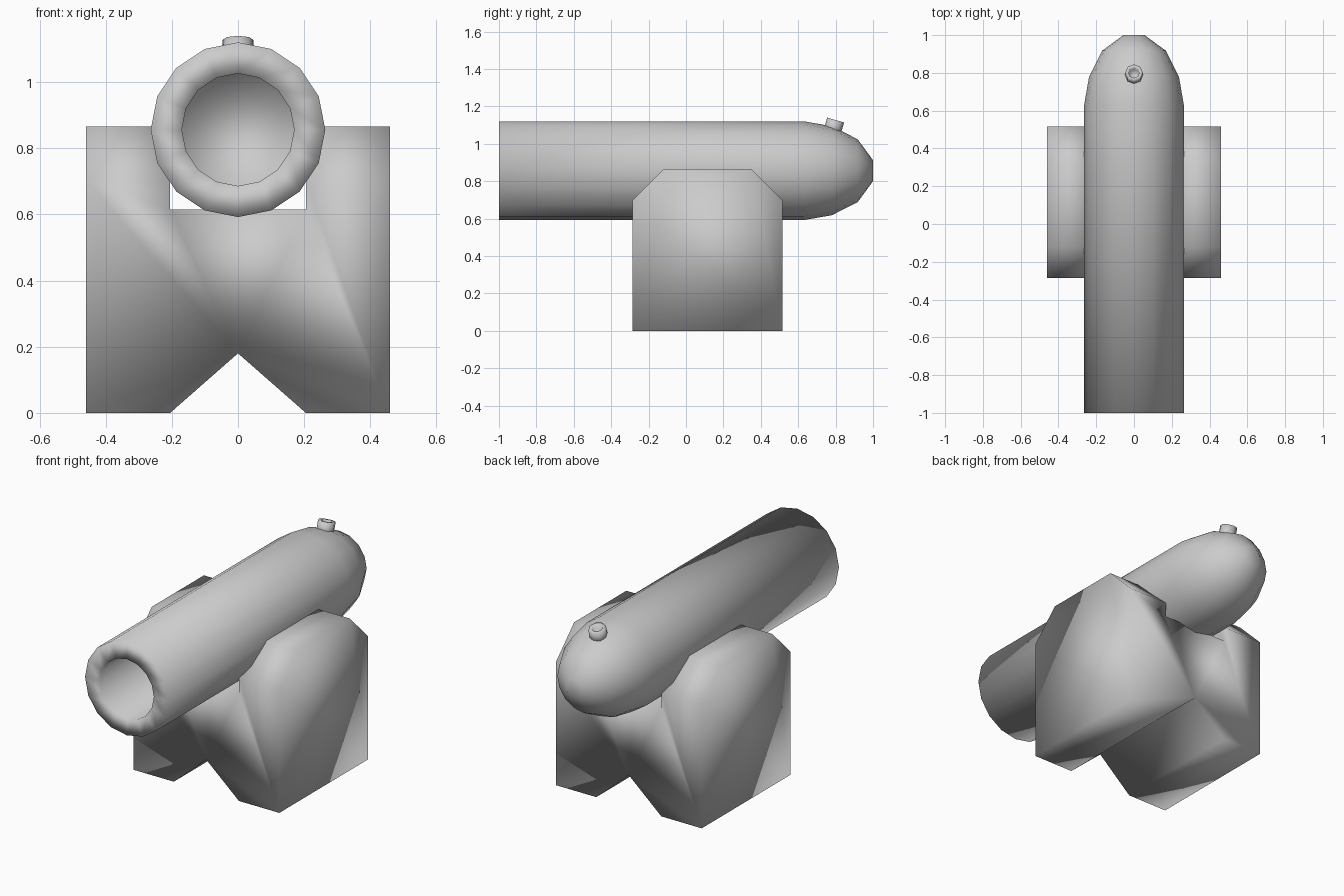
import bpy, bmesh
from math import sin, cos, pi, radians
from mathutils import Matrix, Vector

if "Cube" in bpy.data.objects:
    bpy.data.objects.remove(bpy.data.objects["Cube"])


def finish(bm, name):
    bmesh.ops.recalc_face_normals(bm, faces=bm.faces[:])
    for f in bm.faces:
        f.smooth = True
    mesh = bpy.data.meshes.new(name)
    bm.to_mesh(mesh)
    bm.free()
    obj = bpy.data.objects.new(name, mesh)
    bpy.context.collection.objects.link(obj)
    return obj


def lathe(name, profile, sides, matrix):
    """Revolve (radius, height) points about local z, capping both ends."""
    bm = bmesh.new()
    rings = [[bm.verts.new((r * cos(2 * pi * i / sides), r * sin(2 * pi * i / sides), h))
              for i in range(sides)] for r, h in profile]
    for a, b in zip(rings, rings[1:]):
        for i in range(sides):
            j = (i + 1) % sides
            bm.faces.new((a[i], a[j], b[j], b[i]))
    bm.faces.new(rings[0])
    bm.faces.new(rings[-1])
    bm.transform(matrix)
    return finish(bm, name)


# Barrel: bore floor, out to the muzzle, then back to the rounded breech
lathe("barrel",
      [(0.17, 0.6), (0.17, -1), (0.264, -1), (0.264, 0.63),
       (0.238, 0.78), (0.168, 0.918), (0.056, 1.0)],
      16, Matrix.Translation((0, 0, 0.856)) @ Matrix.Rotation(radians(-90), 4, 'X'))

# Vent: short hollow stub tilted towards the rear
lathe("vent",
      [(0.028, -0.03), (0.028, 0), (0.047, 0), (0.047, -0.08)],
      8, Matrix.Translation((0, 0.80, 1.127)) @ Matrix.Rotation(radians(-16), 4, 'X'))

# Stand: notched front profile extruded along y
half = [(0, 0.18), (0.205, 0), (0.46, 0), (0.46, 0.865), (0.205, 0.865), (0.205, 0.615)]
outline = half + [(-x, z) for x, z in reversed(half[1:])]
bm = bmesh.new()
face = bm.faces.new([bm.verts.new((x, -0.285, z)) for x, z in outline])
ext = bmesh.ops.extrude_face_region(bm, geom=[face], use_keep_orig=True)
bmesh.ops.translate(bm, vec=(0, 0.8, 0),
                    verts=[g for g in ext["geom"] if isinstance(g, bmesh.types.BMVert)])

# Chamfered front and rear corners on both cheeks
for y, s in ((-0.285, -1), (0.515, 1)):
    bmesh.ops.bisect_plane(bm, geom=bm.verts[:] + bm.edges[:] + bm.faces[:],
                           plane_co=(0, y, 0.70), plane_no=Vector((0, s, 1)),
                           clear_outer=True)
    bmesh.ops.holes_fill(bm, edges=[e for e in bm.edges if e.is_boundary], sides=0)
finish(bm, "stand")
